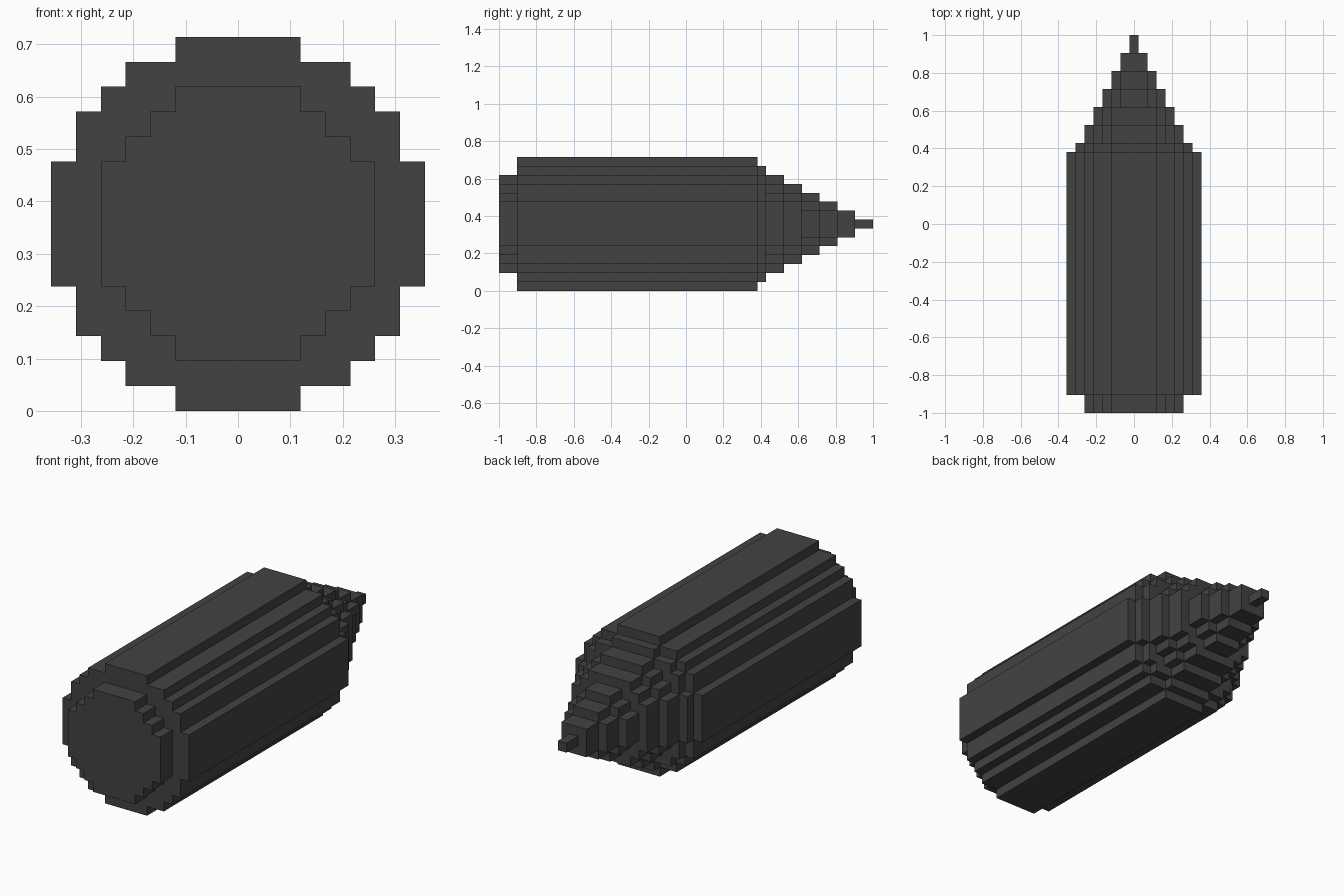
import bpy
import bmesh

if "Cube" in bpy.data.objects:
    bpy.data.objects.remove(bpy.data.objects["Cube"], do_unlink=True)

U = 2 / 42          # one block
MID = 7.5 * U       # height of the long axis

grey = bpy.data.materials.new("dark grey")
grey.use_nodes = True
colour = (0.055, 0.055, 0.055, 1)
grey.diffuse_color = colour
grey.node_tree.nodes["Principled BSDF"].inputs["Base Color"].default_value = colour

# Blocky discs: corner steps (half width, half height) of one quadrant, in blocks
DISC = {
    15: [(2.5, 7.5), (4.5, 6.5), (5.5, 5.5), (6.5, 4.5), (7.5, 2.5)],
    13: [(2.5, 6.5), (4.5, 5.5), (5.5, 4.5), (6.5, 2.5)],
    11: [(2.5, 5.5), (3.5, 4.5), (4.5, 3.5), (5.5, 2.5)],
    9: [(2.5, 4.5), (3.5, 3.5), (4.5, 2.5)],
    7: [(1.5, 3.5), (2.5, 2.5), (3.5, 1.5)],
    5: [(1.5, 2.5), (2.5, 1.5)],
    3: [(1.5, 1.5)],
    1: [(0.5, 0.5)],
}


def outline(steps):
    """Stepped quadrant, turned four times into a closed outline."""
    quadrant = [steps[0]]
    for (a, _), (c, d) in zip(steps, steps[1:]):
        quadrant += [(a, d), (c, d)]
    points = []
    for _ in range(4):
        points += quadrant
        quadrant = [(z, -x) for x, z in quadrant]
    return points


def prism(name, size, start, end):
    """Extrude a blocky disc along y, from start to end in blocks."""
    bm = bmesh.new()
    ring = [bm.verts.new((x * U, start * U, z * U + MID))
            for x, z in outline(DISC[size])]
    face = bm.faces.new(ring)
    extruded = bmesh.ops.extrude_face_region(bm, geom=[face], use_keep_orig=True)
    moved = [g for g in extruded["geom"] if isinstance(g, bmesh.types.BMVert)]
    bmesh.ops.translate(bm, verts=moved, vec=(0, (end - start) * U, 0))
    bmesh.ops.recalc_face_normals(bm, faces=bm.faces)
    mesh = bpy.data.meshes.new(name)
    bm.to_mesh(mesh)
    bm.free()
    mesh.materials.append(grey)
    obj = bpy.data.objects.new(name, mesh)
    bpy.context.collection.objects.link(obj)


# Straight body and the narrower plug on its flat end
prism("body", 15, -19, 8)
prism("end_plug", 11, -21, -18.5)

# Stepped point, each step set half a block into the one before
y = 8
for i, (size, length) in enumerate(
        [(13, 1), (11, 2), (9, 2), (7, 2), (5, 2), (3, 2), (1, 2)], 1):
    prism(f"tip_step_{i}", size, y - 0.5, y + length)
    y += length
